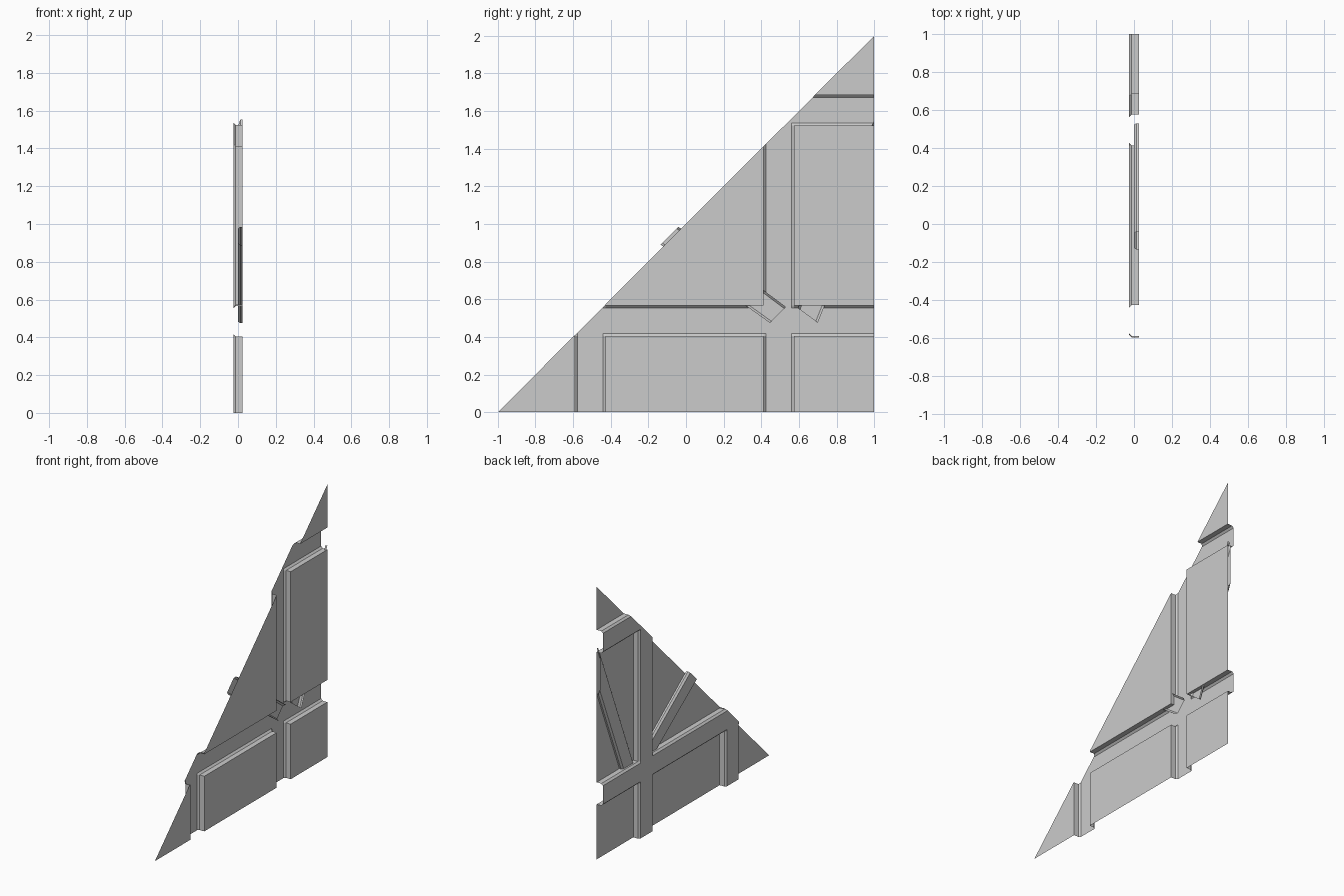
import bpy, bmesh
from mathutils import Vector

if "Cube" in bpy.data.objects:
    bpy.data.objects.remove(bpy.data.objects["Cube"])

PANEL, FACE, C = 0.025, -0.025, 0.013   # panel plane, beam face plane, chamfer
BEAM_H = 0.081                          # half beam width


def finish(name, bm, cuts=()):
    """Trim by planes (point, outward normal), clean up and make the object."""
    bmesh.ops.remove_doubles(bm, verts=bm.verts[:], dist=1e-5)
    bmesh.ops.dissolve_degenerate(bm, edges=bm.edges[:], dist=1e-5)
    for co, no in cuts:
        bmesh.ops.bisect_plane(bm, geom=bm.verts[:] + bm.edges[:] + bm.faces[:],
                               plane_co=co, plane_no=no, clear_outer=True)
    bmesh.ops.dissolve_limit(bm, angle_limit=0.01, verts=bm.verts[:], edges=bm.edges[:])
    me = bpy.data.meshes.new(name)
    bm.to_mesh(me)
    bm.free()
    ob = bpy.data.objects.new(name, me)
    bpy.context.collection.objects.link(ob)
    return ob


def sheet(name, rows, cuts=()):
    """Skin a grid of points."""
    bm = bmesh.new()
    g = [[bm.verts.new(p) for p in row] for row in rows]
    for a, b in zip(g, g[1:]):
        for j in range(len(a) - 1):
            bm.faces.new((a[j], a[j + 1], b[j + 1], b[j]))
    return finish(name, bm, cuts)


def beam_profile(lo, hi, centres):
    """Position/depth pairs across a wall with chamfered beams."""
    pts = [(lo, PANEL)]
    for c in centres:
        a, b = c - BEAM_H, c + BEAM_H
        pts += [(a, PANEL), (a, FACE + C), (a + C, FACE),
                (b - C, FACE), (b, FACE + C), (b, PANEL)]
    return pts + [(hi, PANEL)]


# framed gable wall: panels with crossing beams, cut along the roof slope
ys = beam_profile(-1, 1, (-0.508, 0.494))
zs = beam_profile(0, 2, (0.485, 1.604))
sheet("gable_wall", [[(min(dy, dz), y, z) for z, dz in zs] for y, dy in ys],
      [((0, 0, 1), (0, -1, 1))])


def brace(name, a0, a1, b0, b1, cuts=()):
    """Open chamfered strip from end a0-a1 to end b0-b1 (y, z corners)."""
    prof = [(0, PANEL), (0, 0.012), (0.1, 0), (0.9, 0), (1, 0.012), (1, PANEL)]
    rows = []
    for p, q in ((a0, a1), (b0, b1)):
        p, q = Vector(p), Vector(q)
        rows.append([(x, *p.lerp(q, t)) for t, x in prof])
    sheet(name, rows, cuts)


# diagonal braces on the beam side of the panels
brace("slope_brace", (0.53, 0.56), (0.445, 0.475), (-0.04, 0.985), (-0.135, 0.89))
brace("steep_brace", (0.70, 0.475), (0.595, 0.553), (1.12, 1.511), (1.015, 1.589),
      [((0, 1, 0), (0, 1, 0))])
